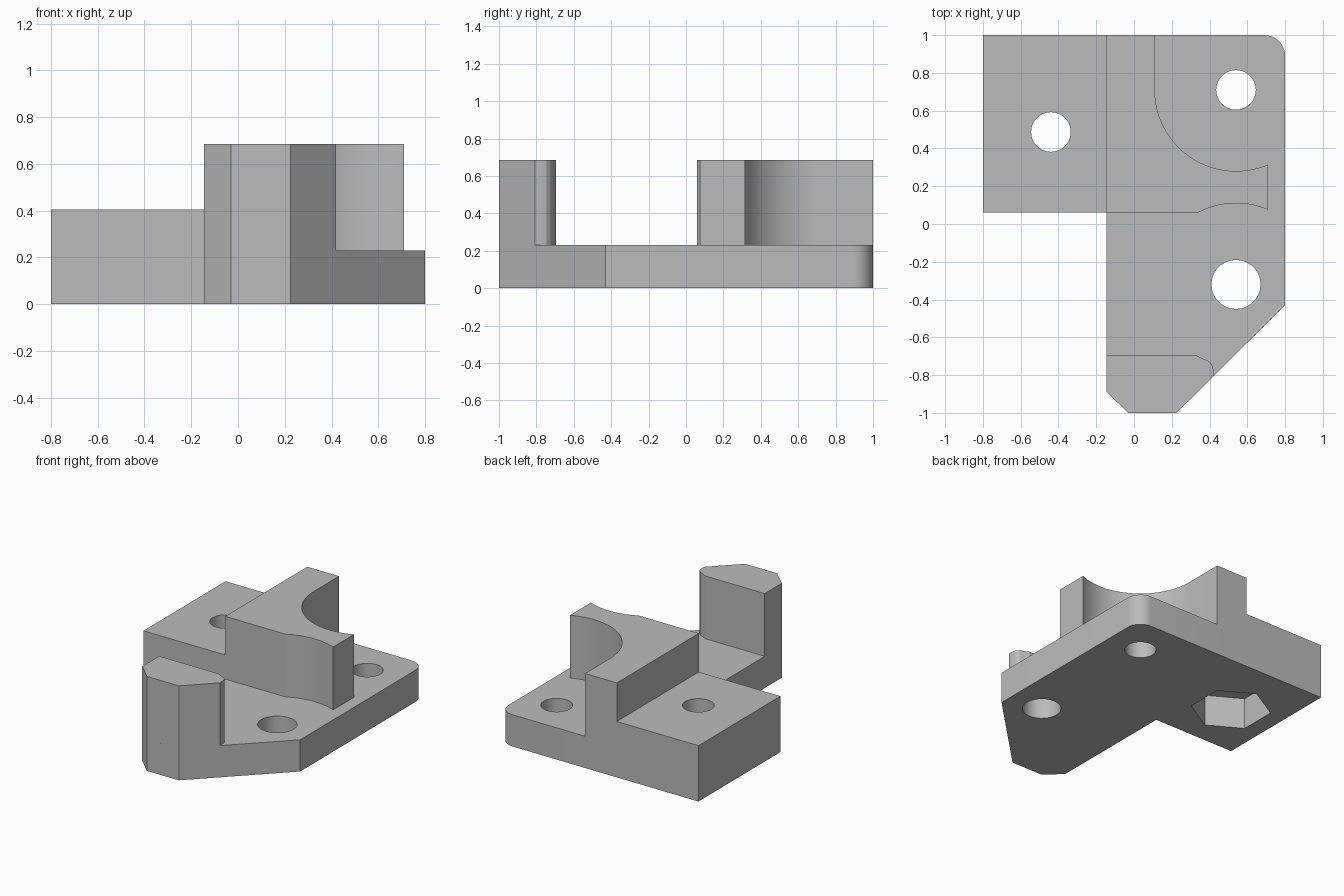
import bpy
import bmesh
from math import cos, sin, radians

cube = bpy.data.objects.get("Cube")
if cube:
    bpy.data.objects.remove(cube, do_unlink=True)

# Single plain plastic colour
grey = bpy.data.materials.new("light grey")
grey.use_nodes = True
colour = (0.5, 0.5, 0.5, 1)
grey.diffuse_color = colour
grey.node_tree.nodes["Principled BSDF"].inputs["Base Color"].default_value = colour


def arc(cx, cy, r, start, end, n):
    """Points along an arc, angles in degrees."""
    angles = [radians(start + (end - start) * i / n) for i in range(n + 1)]
    return [(cx + r * cos(a), cy + r * sin(a)) for a in angles]


def prism(name, outline, z0, z1):
    """Extrude a flat outline between two heights."""
    bm = bmesh.new()
    face = bm.faces.new([bm.verts.new((x, y, z0)) for x, y in outline])
    top = bmesh.ops.extrude_face_region(bm, geom=[face])["geom"]
    verts = [v for v in top if isinstance(v, bmesh.types.BMVert)]
    bmesh.ops.translate(bm, vec=(0, 0, z1 - z0), verts=verts)
    bmesh.ops.recalc_face_normals(bm, faces=bm.faces)
    mesh = bpy.data.meshes.new(name)
    bm.to_mesh(mesh)
    bm.free()
    mesh.materials.append(grey)
    obj = bpy.data.objects.new(name, mesh)
    bpy.context.collection.objects.link(obj)
    return obj


def activate(obj):
    bpy.ops.object.select_all(action='DESELECT')
    obj.select_set(True)
    bpy.context.view_layer.objects.active = obj


def cut(obj, x, y, r, z0, z1, sides=28, turn=0):
    """Subtract a round or polygonal hole."""
    cutter = prism("hole_cutter", arc(x, y, r, turn, turn + 360, sides)[:-1], z0, z1)
    cutter.hide_render = True
    mod = obj.modifiers.new("hole", 'BOOLEAN')
    mod.operation = 'DIFFERENCE'
    mod.solver = 'EXACT'
    mod.object = cutter
    activate(obj)
    bpy.ops.object.modifier_apply(modifier=mod.name)
    bpy.data.objects.remove(cutter, do_unlink=True)


# Shared dimensions
SIDE, FRONT_EDGE = -0.145, 0.06
PLATE, SHELF, TOP = 0.23, 0.405, 0.685
HOLE_X, BACK_Y, FRONT_Y = 0.54, 0.71, -0.32
CLEARANCE = 0.43
nose = [(SIDE, -0.89), (-0.03, -1), (0.225, -1)]

# Base plate with chamfered nose and one rounded corner
plate = prism("base_plate",
              nose + [(0.8, -0.43)] + arc(0.69, 0.89, 0.11, 0, 90, 10) + [(SIDE, 1)],
              0, PLATE)
cut(plate, HOLE_X, BACK_Y, 0.105, -0.1, 0.4)
cut(plate, HOLE_X, FRONT_Y, 0.13, -0.1, 0.4)

# Raised side block with a bolt hole and a hexagonal nut pocket below
block = prism("side_block",
              [(-0.8, FRONT_EDGE), (SIDE, FRONT_EDGE), (SIDE, 1), (-0.8, 1)], 0, SHELF)
cut(block, -0.44, 0.487, 0.27, -0.1, PLATE, sides=6, turn=30)
cut(block, -0.44, 0.487, 0.105, -0.1, 0.6)

# Tall wall hollowed around both plate holes
wall = prism("curved_wall",
             [(SIDE, FRONT_EDGE)]
             + arc(HOLE_X, FRONT_Y, CLEARANCE, 117.9, 66.7, 14)
             + arc(HOLE_X, BACK_Y, CLEARANCE, -66.7, -180, 28)
             + [(0.11, 1), (SIDE, 1)], PLATE, TOP)

# Tall post on the nose, relieved around the front hole
post = prism("front_post",
             nose + [(0.42, -0.807), (0.42, -0.77), (0.413, -0.745)]
             + arc(HOLE_X, FRONT_Y, CLEARANCE, 250.3, 240.8, 4)
             + [(SIDE, -0.695)], PLATE, TOP)

for part in (plate, block, wall, post):
    activate(part)
    bpy.ops.object.shade_smooth_by_angle(angle=radians(25))
